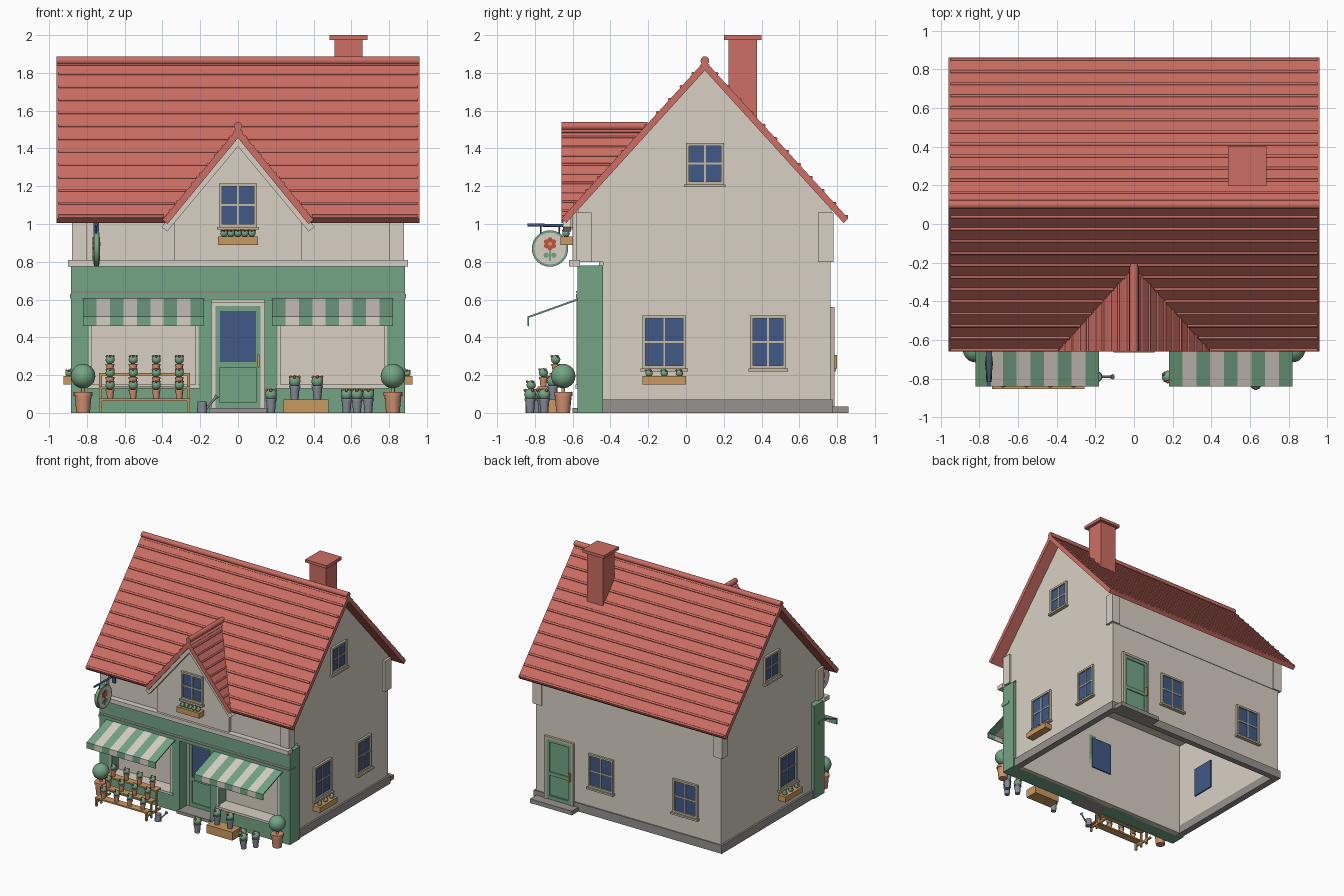
import bpy, bmesh, math
from mathutils import Matrix, Vector

cube = bpy.data.objects.get("Cube")
if cube:
    bpy.data.objects.remove(cube)


def material(name, hexa):
    rgb = [int(hexa[i:i + 2], 16) / 255 for i in (0, 2, 4)]
    col = [c / 12.92 if c < 0.04 else ((c + 0.055) / 1.055) ** 2.4 for c in rgb] + [1]
    m = bpy.data.materials.new(name)
    m.use_nodes = True
    m.diffuse_color = col
    m.node_tree.nodes["Principled BSDF"].inputs["Base Color"].default_value = col
    return m


CREAM = material("cream plaster", "D8D0C4")
ROOF = material("roof red", "CC6E64")
GREEN = material("sage green", "74A586")
GLASS = material("glass blue", "415886")
WOOD = material("warm wood", "C99A60")
CLAY = material("terracotta", "D29070")
STONE = material("grey stone", "96938F")
METAL = material("bucket grey", "858A99")
RED = material("flower red", "C4503F")
FRAME = material("window frame", "C4BAA2")
HOME = Matrix.Identity(4)


def finish(name, mat, bm, M=HOME, smooth=False):
    bm.transform(M)
    bmesh.ops.recalc_face_normals(bm, faces=bm.faces)
    for f in bm.faces:
        f.smooth = smooth and len(f.verts) <= 4
    me = bpy.data.meshes.new(name)
    bm.to_mesh(me)
    bm.free()
    me.materials.append(mat)
    ob = bpy.data.objects.new(name, me)
    bpy.context.collection.objects.link(ob)
    return ob


def boxes(name, mat, *spans, M=HOME):
    """Boxes given as x0, x1, y0, y1, z0, z1."""
    bm = bmesh.new()
    for x0, x1, y0, y1, z0, z1 in spans:
        T = Matrix.Translation(((x0 + x1) / 2, (y0 + y1) / 2, (z0 + z1) / 2))
        bmesh.ops.create_cube(bm, size=1, matrix=T @ Matrix.Diagonal((x1 - x0, y1 - y0, z1 - z0, 1)))
    return finish(name, mat, bm, M)


def mirrored(name, mat, x0, x1, *rest):
    return boxes(name, mat, (x0, x1, *rest), (-x1, -x0, *rest))


def slab(name, mat, pts, offset):
    """Flat polygon pushed along an offset vector."""
    bm = bmesh.new()
    f = bm.faces.new([bm.verts.new(p) for p in pts])
    ext = bmesh.ops.extrude_face_region(bm, geom=[f], use_keep_orig=True)
    vs = [g for g in ext["geom"] if isinstance(g, bmesh.types.BMVert)]
    bmesh.ops.translate(bm, verts=vs, vec=offset)
    return finish(name, mat, bm)


def rod(name, mat, a, b, r, r2=None, n=12):
    a, b = Vector(a), Vector(b)
    d = b - a
    bm = bmesh.new()
    M = Matrix.Translation((a + b) / 2) @ d.to_track_quat("Z", "Y").to_matrix().to_4x4()
    bmesh.ops.create_cone(bm, cap_ends=True, segments=n, radius1=r, radius2=r2 or r, depth=d.length, matrix=M)
    return finish(name, mat, bm, smooth=True)


def balls(name, mat, centres, r, detail=2):
    bm = bmesh.new()
    for c in centres:
        bmesh.ops.create_icosphere(bm, subdivisions=detail, radius=r, matrix=Matrix.Translation(c))
    return finish(name, mat, bm, smooth=True)


def place(x, y, deg):
    return Matrix.Translation((x, y, 0)) @ Matrix.Rotation(math.radians(deg), 4, "Z")


def blooms(c, r):
    x, y, z = c
    balls("foliage", GREEN, [c], r)
    ring = [(x + r * .8 * math.cos(a), y + r * .8 * math.sin(a), z + r * .7) for a in (.5, 2.6, 4.7)]
    balls("blossoms", RED, ring, r * .3, 1)


def plant(x, y, z, mat, h=.05, r=.021):
    rod("pot", mat, (x, y, z), (x, y, z + h), r * .75, r)
    rod("pot_rim", mat, (x, y, z + h - .01), (x, y, z + h), r * 1.12)
    blooms((x, y, z + h + .022), r * 1.2)


def window(M, w, z0, z1):
    h, m, b = w / 2, (z0 + z1) / 2, .016
    boxes("window_glass", GLASS, (-h + b, h - b, -.006, .05, z0 + b, z1 - b), M=M)
    boxes("window_frame", FRAME, (-h, -h + b, -.018, .01, z0, z1), (h - b, h, -.018, .01, z0, z1),
          (-h, h, -.018, .01, z1 - b, z1), (-h, h, -.018, .01, z0, z0 + b),
          (-.005, .005, -.012, 0, z0, z1), (-h, h, -.012, 0, m - .005, m + .005),
          (-h - .01, h + .01, -.03, .01, z0 - .015, z0), M=M)


def flower_box(M, w, z0, z1, n):
    boxes("flower_box", WOOD, (-w / 2, w / 2, -.065, 0, z0, z1), M=M)
    for i in range(n):
        blooms(M @ Vector(((i - (n - 1) / 2) * w * .7 / (n - 1), -.035, z1 + .015)), .02)


def door(M, w, z0, z1, trim, glazed):
    h, t, mid = w / 2, .02, z0 + (z1 - z0) * .42
    boxes("door_frame", trim, (-h, -h + t, -.02, 0, z0, z1), (h - t, h, -.02, 0, z0, z1),
          (-h, h, -.02, 0, z1 - t, z1), M=M)
    k = h - t
    boxes("door_leaf", GREEN, (-k, k, -.006, .05, z0, z1 - t), (-k, -k + .025, -.015, 0, z0, z1 - t),
          (k - .025, k, -.015, 0, z0, z1 - t), (-k, k, -.015, 0, z0, z0 + .03),
          (-k, k, -.015, 0, mid - .02, mid + .01), (-k, k, -.015, 0, z1 - t - .025, z1 - t), M=M)
    if glazed:
        boxes("door_glass", GLASS, (-k + .025, k - .025, -.009, .06, mid + .01, z1 - t - .025), M=M)
    boxes("door_handle", WOOD, (k - .018, k - .006, -.035, -.01, mid - .02, mid + .05), M=M)


# Lower storey shell, open underneath
W, IN = .86, .82
boxes("lower_walls", CREAM, (IN, W, -.44, .765, .07, .8), (-W, -IN, -.44, .765, .07, .8),
      (-IN, IN, .725, .765, .07, .8), (-IN, IN, -.46, -.41, 0, .8))
boxes("stone_base", STONE, (IN, .875, -.44, .775, 0, .07), (-.875, -IN, -.44, .775, 0, .07),
      (-IN, IN, .725, .775, 0, .07), (.46, .85, .77, .86, 0, .035), (-.15, .15, -.6, -.44, 0, .025))

# Upper storey with gable ends
APEX, SLOPE, MID = 1.865, 1.1, .1


def roof_z(y):
    return APEX - SLOPE * abs(y - MID)


low = roof_z(.77) - .045
slab("upper_storey", CREAM, [(-W, -.57, .8), (-W, .77, .8), (-W, .77, low),
                             (-W, MID, APEX - .045), (-W, -.57, low)], (2 * W, 0, 0))
mirrored("front_corner_post", CREAM, .8, .88, -.58, -.5, .8, 1.06)
mirrored("back_corner_post", CREAM, .8, .88, .7, .78, .8, 1.06)

# Main roof with a notch for the dormer, and tile courses
EAVE, RX = -.66, .96
nrm = Vector((0, SLOPE, 1)).normalized() * .035
front = [(-RX, EAVE), (-.37, EAVE), (0, -.25), (.37, EAVE), (RX, EAVE), (RX, MID), (-RX, MID)]
slab("roof_front", ROOF, [(x, y, roof_z(y)) for x, y in front], (0, nrm.y, -nrm.z))
back = [(-RX, MID), (RX, MID), (RX, .86), (-RX, .86)]
slab("roof_back", ROOF, [(x, y, roof_z(y)) for x, y in back], (0, -nrm.y, -nrm.z))
rod("roof_ridge", ROOF, (-RX, MID, APEX), (RX, MID, APEX), .023)
VALLEY, DW, DTOP = -.223, .4, 1.51
DS = 1.22
for i in range(1, 13):
    d = .75 * i / 12
    z = APEX - SLOPE * d
    rod("tile_course", ROOF, (-.95, MID + d, z), (.95, MID + d, z), .009, n=8)
    y = MID - d
    start = max(0, (VALLEY - y) / (VALLEY - EAVE) * DW)
    for s in (-1, 1):
        rod("tile_course", ROOF, (s * start, y, z), (s * .95, y, z), .009, n=8)

# Dormer
for s in (-1, 1):
    slab("dormer_roof", ROOF, [(0, EAVE, DTOP), (s * DW, EAVE, DTOP - DS * DW), (0, VALLEY, DTOP)],
         (-s * .027, 0, -.022))
    for i in range(1, 10):
        x = DW * i / 10
        z = DTOP - DS * x
        rod("dormer_tile_course", ROOF, (s * x, EAVE, z), (s * x, VALLEY - x * 1.1, z), .007, n=8)
rod("dormer_ridge", ROOF, (0, EAVE, DTOP + .008), (0, VALLEY + .02, DTOP + .008), .022)
slab("dormer_wall", CREAM, [(-.335, -.6, .8), (.335, -.6, .8), (.335, -.6, 1.06),
                            (0, -.6, 1.465), (-.335, -.6, 1.06)], (0, .28, 0))
slab("dormer_bargeboard", CREAM, [(0, -.65, 1.475), (.405, -.65, .985), (.375, -.65, .96), (0, -.65, 1.41),
                                  (-.375, -.65, .96), (-.405, -.65, .985)], (0, .04, 0))
window(place(0, -.6, 0), .2, .985, 1.215)
flower_box(place(0, -.6, 0), .21, .89, .935, 5)

# Chimney
boxes("chimney", ROOF, (.51, .66, .225, .375, 1.5, 1.98), (.485, .685, .2, .4, 1.975, 2))

# Shopfront
boxes("shopfront_header", GREEN, (-.885, .885, -.575, -.44, .6, .78), (-.89, .89, -.582, -.5, .605, .63))
boxes("shopfront_ledge", CREAM, (-.9, .9, -.62, -.56, .775, .81), (-.885, .885, -.583, -.57, .635, .645))
mirrored("corner_pilaster", GREEN, .79, .885, -.575, -.44, 0, .6)
mirrored("door_pilaster", GREEN, .14, .21, -.575, -.44, 0, .6)
mirrored("stall_riser", GREEN, .21, .79, -.575, -.44, 0, .13)
mirrored("display_sill", CREAM, .2, .8, -.585, -.46, .13, .15)
for x in (.21, .775):
    mirrored("display_frame", CREAM, x, x + .015, -.58, -.56, .15, .6)
door(place(0, -.46, 0), .28, .025, .585, CREAM, True)

# Striped awnings: sloped cloth with a hanging front edge
for s in (-1, 1):
    for i in range(9):
        x = s * .5 - .32 + i * .0711
        mat = CREAM if i % 2 else GREEN
        slab("awning_stripe", mat, [(x, -.575, .605), (x, -.84, .51), (x, -.84, .46), (x, -.832, .46),
                                    (x, -.832, .503), (x, -.575, .595)], (.0711, 0, 0))

# Back and side openings
door(place(.635, .765, 180), .27, .035, .56, FRAME, False)
for x in (.25, -.535):
    window(place(x, .765, 180), .23, .235, .515)
for s in (-1, 1):
    window(place(s * W, -.115, s * 90), .23, .235, .515)
    flower_box(place(s * W, -.115, s * 90), .23, .15, .195, 3)
    window(place(s * W, .1, s * 90), .2, 1.21, 1.43)
window(place(W, .435, 90), .19, .235, .515)

# Hanging sign
SX, SY, SZ = -.75, -.72, .87
rod("sign_rim", GREEN, (SX - .013, SY, SZ), (SX + .013, SY, SZ), .096, n=32)
rod("sign_face", CREAM, (SX - .016, SY, SZ), (SX + .016, SY, SZ), .084, n=32)
for i in range(6):
    a = math.radians(60 * i + 30)
    py, pz = SY + .022 * math.cos(a), SZ + .025 + .022 * math.sin(a)
    rod("sign_petal", RED, (SX - .019, py, pz), (SX + .019, py, pz), .013)
rod("sign_flower_centre", WOOD, (SX - .021, SY, SZ + .025), (SX + .021, SY, SZ + .025), .011)
boxes("sign_stem", GREEN, (SX - .019, SX + .019, SY - .004, SY + .004, SZ - .065, SZ - .005))
for s in (-1, 1):
    rod("sign_leaf", GREEN, (SX - .019, SY + s * .02, SZ - .035), (SX + .019, SY + s * .02, SZ - .035), .014)
    rod("sign_hanger", GLASS, (SX, SY + s * .05, .94), (SX, SY + s * .05, .99), .004)
rod("sign_bracket", GLASS, (SX, -.84, .995), (SX, -.57, .99), .008)
boxes("sign_wall_plate", GLASS, (SX - .015, SX + .015, -.585, -.565, .93, 1.01))

# Topiary pots beside the shopfront
for s in (-1, 1):
    x = s * .82
    rod("topiary_pot", CLAY, (x, -.65, 0), (x, -.65, .105), .036, .046, 20)
    rod("topiary_pot_rim", CLAY, (x, -.65, .09), (x, -.65, .11), .05, n=20)
    rod("topiary_trunk", WOOD, (x, -.65, .1), (x, -.65, .16), .01)
    balls("topiary_ball", GREEN, [(x, -.65, .195)], .065, 3)

# Stepped plant stand
for y, z in ((-.69, .21), (-.755, .14), (-.82, .075)):
    boxes("stand_shelf", WOOD, (-.735, -.255, y - .032, y + .032, z - .012, z))
    for x in (-.735, -.27):
        boxes("stand_leg", WOOD, (x, x + .015, y - .03, y - .015, 0, z))
    for i in range(4):
        plant(-.677 + i * .122, y, z, CLAY)
for x in (-.735, -.27):
    boxes("stand_side_rail", WOOD, (x, x + .015, -.85, -.66, .03, .045))

# Crate and metal buckets of flowers
boxes("flower_crate", WOOD, (.24, .48, -.76, -.65, 0, .07))
for x, y, z in ((.3, -.705, .07), (.42, -.705, .07), (.175, -.79, 0),
                (.575, -.76, 0), (.63, -.825, 0), (.69, -.75, 0)):
    plant(x, y, z, METAL, .075, .027)

# Watering can
rod("watering_can", METAL, (-.19, -.79, 0), (-.19, -.79, .06), .027, .024)
rod("watering_can_spout", METAL, (-.17, -.79, .02), (-.115, -.79, .085), .006)
rod("watering_can_rose", METAL, (-.12, -.79, .08), (-.11, -.79, .09), .008, .014)
